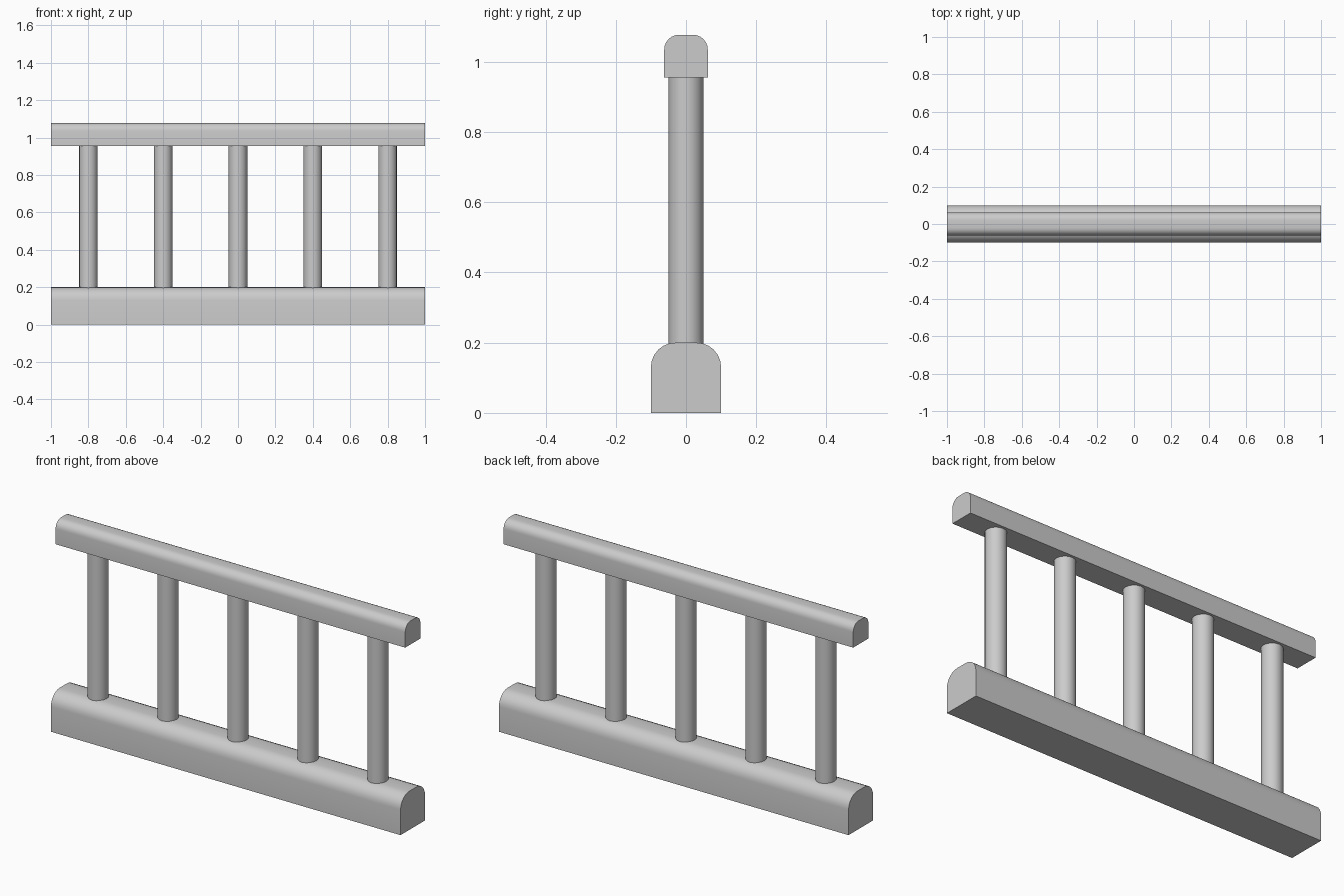
import bpy, bmesh, math

cube = bpy.data.objects.get("Cube")
if cube:
    bpy.data.objects.remove(cube, do_unlink=True)

# Single painted grey
grey = bpy.data.materials.new("plain grey")
grey.use_nodes = True
colour = (0.6, 0.6, 0.6, 1)
grey.diffuse_color = colour
grey.node_tree.nodes["Principled BSDF"].inputs["Base Color"].default_value = colour


def finish(name, bm):
    bmesh.ops.recalc_face_normals(bm, faces=bm.faces)
    mesh = bpy.data.meshes.new(name)
    bm.to_mesh(mesh)
    bm.free()
    obj = bpy.data.objects.new(name, mesh)
    bpy.context.collection.objects.link(obj)
    mesh.materials.append(grey)
    bpy.ops.object.select_all(action='DESELECT')
    obj.select_set(True)
    bpy.context.view_layer.objects.active = obj
    bpy.ops.object.shade_smooth_by_angle(angle=math.radians(40))
    return obj


def rail(name, half_width, bottom, top, radius, steps=6):
    """Long bar with a flat base and two rounded upper edges."""
    profile = [(-half_width, bottom), (half_width, bottom)]
    for side, start in ((1, 0), (-1, math.pi / 2)):
        for i in range(steps + 1):
            a = start + i * math.pi / 2 / steps
            profile.append((side * (half_width - radius) + radius * math.cos(a),
                            top - radius + radius * math.sin(a)))
    bm = bmesh.new()
    end = bm.faces.new([bm.verts.new((-1, y, z)) for y, z in profile])
    out = bmesh.ops.extrude_face_region(bm, geom=[end], use_keep_orig=True)
    moved = [v for v in out["geom"] if isinstance(v, bmesh.types.BMVert)]
    bmesh.ops.translate(bm, verts=moved, vec=(2, 0, 0))
    return finish(name, bm)


def baluster(name, x, bottom=0.17, top=0.97):
    bm = bmesh.new()
    bmesh.ops.create_cone(bm, cap_ends=True, segments=16, radius1=0.05,
                          radius2=0.05, depth=top - bottom)
    bmesh.ops.translate(bm, verts=bm.verts, vec=(x, 0, (top + bottom) / 2))
    return finish(name, bm)


# Base and handrail
rail("bottom_rail", 0.1, 0, 0.2, 0.07)
rail("top_rail", 0.062, 0.955, 1.077, 0.042)

# Evenly spaced round posts
for i in range(5):
    baluster(f"baluster_{i + 1}", -0.8 + 0.4 * i)
